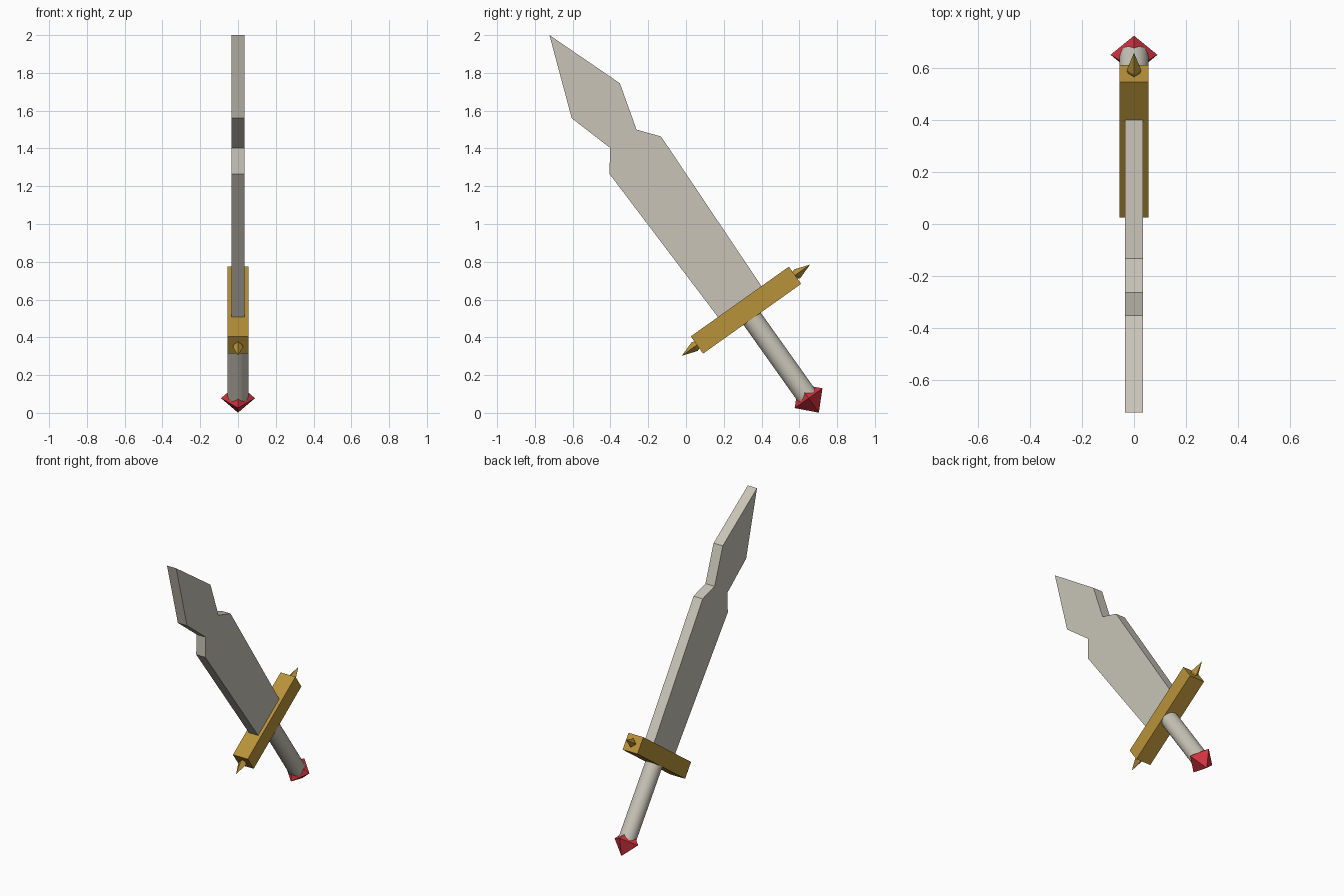
import bpy, bmesh, math
from mathutils import Matrix, Vector

cube = bpy.data.objects.get("Cube")
if cube:
    bpy.data.objects.remove(cube, do_unlink=True)


def material(name, rgb):
    mat = bpy.data.materials.new(name)
    mat.use_nodes = True
    mat.diffuse_color = (*rgb, 1)
    mat.node_tree.nodes["Principled BSDF"].inputs["Base Color"].default_value = (*rgb, 1)
    return mat


steel = material("pale_steel", (0.578, 0.552, 0.474))
gold = material("gold", (0.485, 0.287, 0.042))
red = material("red_gem", (0.658, 0.034, 0.05))

# Tilted frame centred on the guard: local z runs up the blade, y along the guard
TILT = Matrix.Translation((0, 0.3175, 0.544)) @ Matrix.Rotation(math.radians(35.4), 4, "X")


def finish(name, bm, mat, tilt=True):
    if tilt:
        bm.transform(TILT)
    bmesh.ops.recalc_face_normals(bm, faces=bm.faces)
    mesh = bpy.data.meshes.new(name)
    bm.to_mesh(mesh)
    bm.free()
    mesh.materials.append(mat)
    obj = bpy.data.objects.new(name, mesh)
    bpy.context.collection.objects.link(obj)
    return obj


def octahedron(name, center, radii, mat):
    bm = bmesh.new()
    for axis in range(3):
        for side in (-1, 1):
            p = Vector(center)
            p[axis] += side * radii[axis]
            bm.verts.new(p)
    bmesh.ops.convex_hull(bm, input=bm.verts)
    finish(name, bm, mat)


# Blade: flat outline extruded across x, its root sunk into the guard
outline = [(-0.723, 2.0), (-0.35, 1.745), (-0.262, 1.50), (-0.132, 1.463),
           (0.417, 0.645), (0.19, 0.48), (-0.405, 1.265), (-0.402, 1.403),
           (-0.605, 1.56)]
bm = bmesh.new()
face = bm.faces.new([bm.verts.new((-0.035, y, z)) for y, z in outline])
new = bmesh.ops.extrude_face_region(bm, geom=[face])["geom"]
bmesh.ops.translate(bm, vec=(0.07, 0, 0),
                    verts=[v for v in new if isinstance(v, bmesh.types.BMVert)])
finish("blade", bm, steel, tilt=False)

# Crossguard bar
bm = bmesh.new()
bmesh.ops.create_cube(bm, size=1)
bmesh.ops.scale(bm, vec=(0.113, 0.637, 0.112), verts=bm.verts)
finish("crossguard", bm, gold)

# Spikes at both ends of the guard
for name, side in (("back_spike", 1), ("front_spike", -1)):
    octahedron(name, (0, side * 0.334, 0), (0.028, 0.082, 0.028), gold)

# Round grip
bm = bmesh.new()
bmesh.ops.create_cone(bm, cap_ends=True, segments=32, radius1=0.056, radius2=0.056,
                      depth=0.55, matrix=Matrix.Translation((0, 0, -0.285)))
grip = finish("grip", bm, steel)
bpy.ops.object.select_all(action="DESELECT")
grip.select_set(True)
bpy.context.view_layer.objects.active = grip
bpy.ops.object.shade_smooth_by_angle(angle=math.radians(35))

# Gem pommel
octahedron("pommel", (0, 0, -0.572), (0.09, 0.09, 0.094), red)
